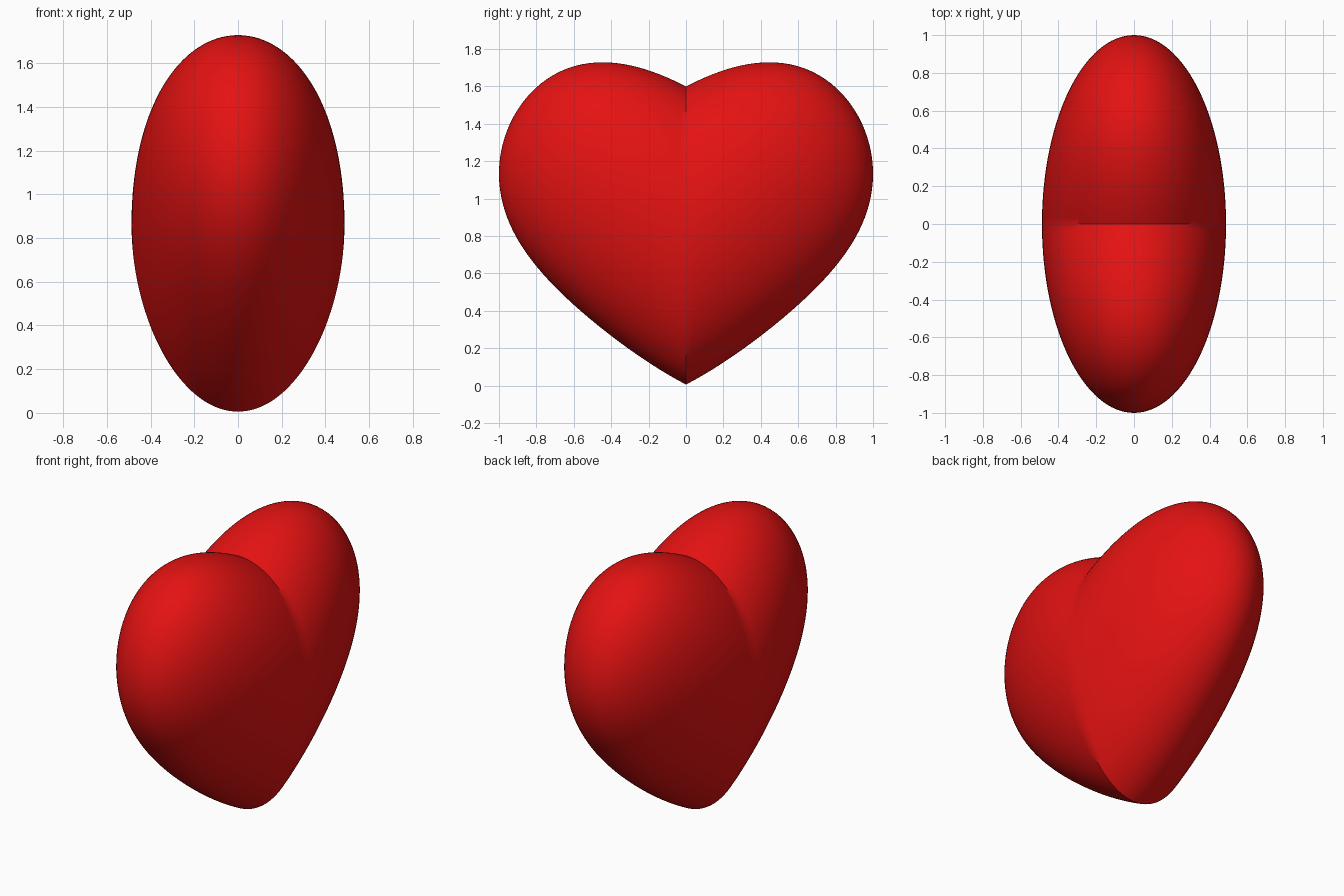
import bpy
import math

if "Cube" in bpy.data.objects:
    bpy.data.objects.remove(bpy.data.objects["Cube"])

# Ball that becomes the heart
bpy.ops.mesh.primitive_uv_sphere_add(segments=128, ring_count=64, radius=1)
heart = bpy.context.object
heart.name = "heart"

# Flatten front-to-back, narrow slightly towards the tip, and lift the two lobes
for v in heart.data.vertices:
    x, y, z = v.co
    lift = 0.33 * math.sin(min(abs(y), 1) * math.pi / 2)
    v.co = (0.486 * x * (1 + 0.08 * z), y, 0.803 + 0.797 * z + lift)
heart.data.update()

# Glossy red body colour
red = bpy.data.materials.new("red")
red.diffuse_color = (0.78, 0.006, 0.006, 1)
red.use_nodes = True
red.node_tree.nodes["Principled BSDF"].inputs["Base Color"].default_value = red.diffuse_color
heart.data.materials.append(red)

# Smooth skin with the centre crease kept sharp
bpy.ops.object.shade_smooth_by_angle(angle=math.radians(35))
